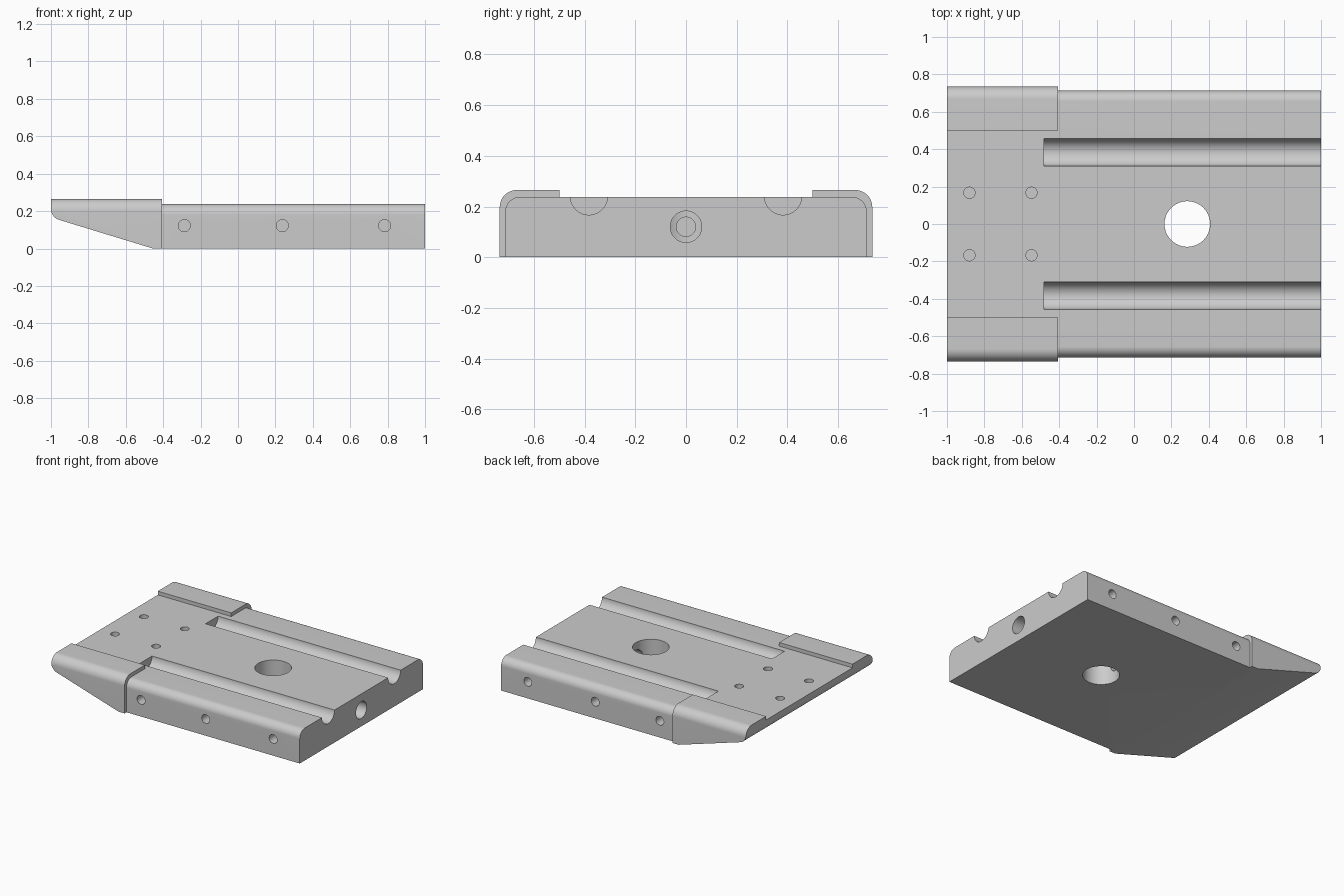
import bpy
import bmesh
from math import sin, cos, pi, radians
from mathutils import Vector

if "Cube" in bpy.data.objects:
    bpy.data.objects.remove(bpy.data.objects["Cube"], do_unlink=True)

grey = bpy.data.materials.new("plain grey")
grey.use_nodes = True
colour = (0.6, 0.6, 0.6, 1)
grey.diffuse_color = colour
grey.node_tree.nodes["Principled BSDF"].inputs["Base Color"].default_value = colour


def prism(name, points, direction):
    """Extrude a closed 3D outline along a direction."""
    bm = bmesh.new()
    face = bm.faces.new([bm.verts.new(p) for p in points])
    new = bmesh.ops.extrude_face_region(bm, geom=[face])["geom"]
    moved = [v for v in new if isinstance(v, bmesh.types.BMVert)]
    bmesh.ops.translate(bm, verts=moved, vec=Vector(direction))
    bmesh.ops.recalc_face_normals(bm, faces=bm.faces)
    mesh = bpy.data.meshes.new(name)
    bm.to_mesh(mesh)
    bm.free()
    mesh.materials.append(grey)
    obj = bpy.data.objects.new(name, mesh)
    bpy.context.collection.objects.link(obj)
    return obj


def arc(cx, cy, r, start, end, steps=16):
    angles = [radians(start + (end - start) * i / steps) for i in range(steps + 1)]
    return [(cx + r * cos(a), cy + r * sin(a)) for a in angles]


def rod(name, centre, r, direction, sides=48):
    """Cylinder from a centre point along an axis."""
    d = Vector(direction)
    rot = Vector((0, 0, 1)).rotation_difference(d.normalized())
    ring = [Vector((r * cos(2 * pi * i / sides), r * sin(2 * pi * i / sides), 0))
            for i in range(sides)]
    return prism(name, [Vector(centre) + rot @ p for p in ring], d)


def combine(target, tool, operation):
    """Apply a boolean and discard the tool."""
    mod = target.modifiers.new("boolean", "BOOLEAN")
    mod.operation = operation
    mod.solver = "EXACT"
    mod.object = tool
    bpy.context.view_layer.objects.active = target
    bpy.ops.object.modifier_apply(modifier=mod.name)
    bpy.data.objects.remove(tool, do_unlink=True)


# Plate blank with rounded upper long edges
half = arc(0.655, 0.18, 0.058, 0, 90)
section = [(0.713, -0.1)] + half + [(-y, z) for y, z in reversed(half)] + [(-0.713, -0.1)]
plate = prism("base_plate", [(-1.1, y, z) for y, z in section], (2.2, 0, 0))

# Raised side guards at the nose end
guard = [(0.735, -0.15)] + arc(0.668, 0.198, 0.067, 0, 90) + [(0.5, 0.265), (0.5, -0.15)]
for side in (-1, 1):
    tool = prism("side_guard", [(-1.2, side * y, z) for y, z in guard], (0.795, 0, 0))
    combine(plate, tool, "UNION")

# Side silhouette with the sloped, rounded nose
silhouette = [(1, 0), (1, 0.4), (-1, 0.4)] + arc(-0.937, 0.213, 0.063, 180, 253) + [(-0.455, 0)]
combine(plate, prism("silhouette", [(x, -1, z) for x, z in silhouette], (0, 2, 0)), "INTERSECT")

# Round-bottomed grooves, open at the tail end
for side in (-1, 1):
    combine(plate, rod("groove", (-0.48, side * 0.383, 0.24), 0.073, (1.6, 0, 0), 64), "DIFFERENCE")

# Large vertical opening and lengthwise bore
combine(plate, rod("opening", (0.285, 0, -0.1), 0.122, (0, 0, 0.5), 64), "DIFFERENCE")
combine(plate, rod("bore", (0.3, 0, 0.12), 0.062, (0.8, 0, 0)), "DIFFERENCE")
combine(plate, rod("inner_bore", (0.3, 0, 0.12), 0.038, (-0.5, 0, 0)), "DIFFERENCE")

# Blind screw holes on the sides and the top
for side in (-1, 1):
    for x in (-0.287, 0.237, 0.784):
        combine(plate, rod("side_hole", (x, side * 0.8, 0.122), 0.032, (0, -side * 0.24, 0)),
                "DIFFERENCE")
    for x in (-0.88, -0.548):
        combine(plate, rod("top_hole", (x, side * 0.167, 0.3), 0.03, (0, 0, -0.14)),
                "DIFFERENCE")

bpy.ops.object.select_all(action="DESELECT")
plate.select_set(True)
bpy.context.view_layer.objects.active = plate
bpy.ops.object.shade_smooth_by_angle(angle=radians(30))
